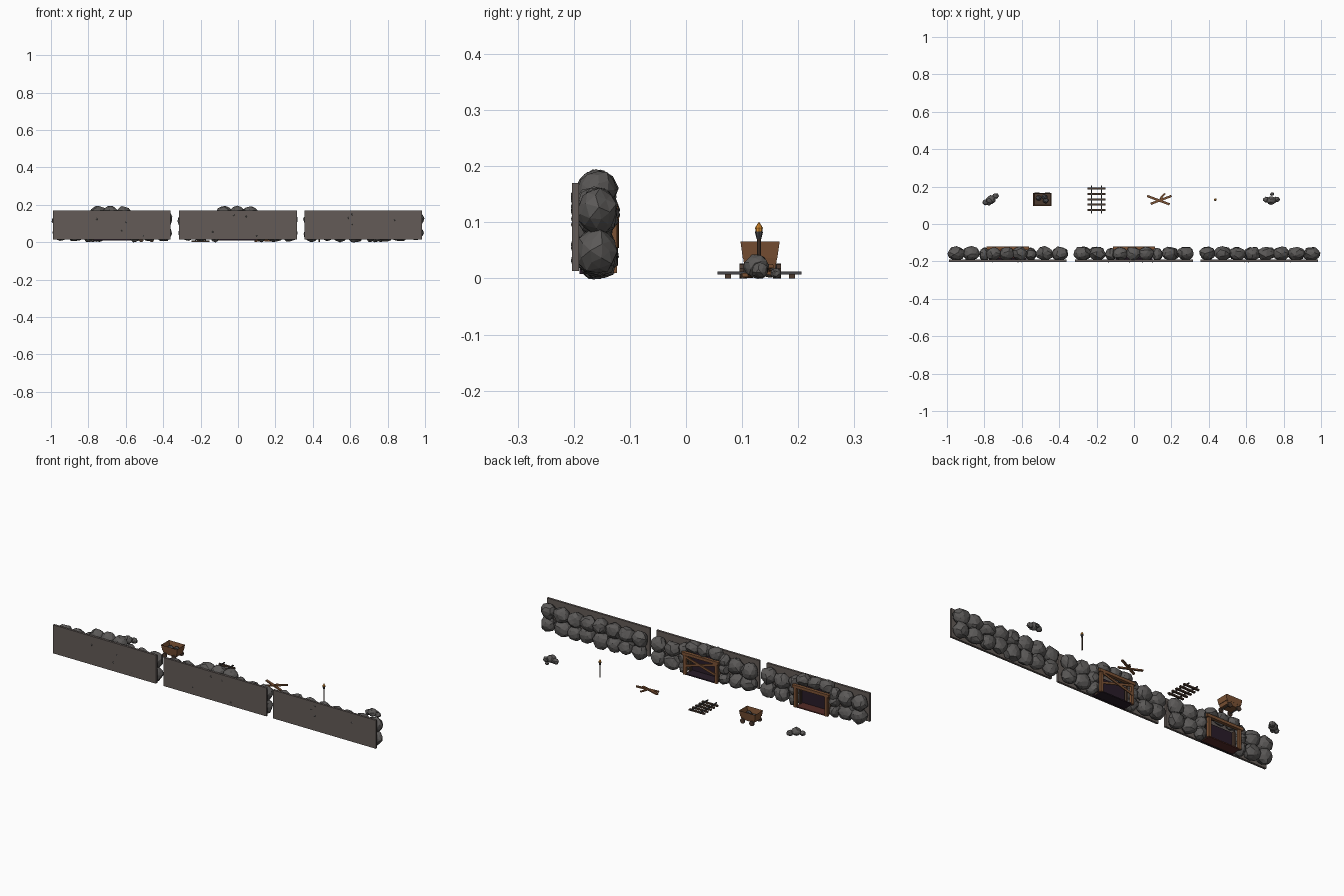
import bpy, bmesh, math, random
from mathutils import Vector, Matrix

if "Cube" in bpy.data.objects:
    bpy.data.objects.remove(bpy.data.objects["Cube"], do_unlink=True)
random.seed(7)


def material(name, r, g, b):
    m = bpy.data.materials.new(name)
    m.use_nodes = True
    m.diffuse_color = (r, g, b, 1)
    m.node_tree.nodes["Principled BSDF"].inputs["Base Color"].default_value = (r, g, b, 1)
    return m


SLAB = material("slab stone", .125, .105, .095)
ROCK = material("rock grey", .105, .1, .097)
WOOD = material("timber brown", .2, .085, .035)
DARK_WOOD = material("dark timber", .07, .042, .028)
SHADOW = material("tunnel dark", .022, .012, .022)
FLOOR = material("tunnel red earth", .09, .025, .02)
IRON = material("iron grey", .06, .06, .065)
FLAME = material("flame orange", .8, .3, .03)


def finish(name, bm, mat):
    mesh = bpy.data.meshes.new(name)
    bm.to_mesh(mesh)
    bm.free()
    mesh.materials.append(mat)
    ob = bpy.data.objects.new(name, mesh)
    bpy.context.collection.objects.link(ob)
    return ob


def add_box(bm, centre, size, rot=None):
    mat = Matrix.Translation(centre) @ (rot or Matrix()) @ Matrix.Diagonal((*size, 1))
    return bmesh.ops.create_cube(bm, size=1, matrix=mat)["verts"]


def box(name, centre, size, mat, rot=None):
    bm = bmesh.new()
    add_box(bm, centre, size, rot)
    return finish(name, bm, mat)


def beam(name, a, b, width, depth, mat):
    a, b = Vector(a), Vector(b)
    rot = (b - a).to_track_quat('X', 'Z').to_matrix().to_4x4()
    return box(name, (a + b) / 2, ((b - a).length, width, depth), mat, rot)


def add_rock(bm, centre, radii, jitter=.13):
    spin = Matrix.Rotation(random.uniform(0, 6), 3, 'Z') @ Matrix.Rotation(random.uniform(0, 6), 3, 'X')
    for v in bmesh.ops.create_icosphere(bm, subdivisions=2, radius=1)["verts"]:
        p = spin @ v.co * random.uniform(1 - jitter, 1 + jitter * .6)
        v.co = Vector(centre) + Vector(p[i] * radii[i] for i in range(3))


def cylinder(name, centre, r1, r2, depth, mat, sides=8, rot=None):
    bm = bmesh.new()
    bmesh.ops.create_cone(bm, cap_ends=True, segments=sides, radius1=r1, radius2=r2,
                          depth=depth, matrix=Matrix.Translation(centre) @ (rot or Matrix()))
    return finish(name, bm, mat)


# Wall sections: flat slab with two courses of boulders behind it
def wall(name, cx, opening):
    box(name + "_slab", (cx, -.197, .092), (.63, .012, .157), SLAB)
    bm = bmesh.new()
    for row, z in enumerate((.045, .118)):
        for i in range(8):
            dx = (i - 3.5) * .079
            if opening and abs(dx) < .13:
                continue
            wob = random.uniform(-.004, .004)
            add_rock(bm, (cx + dx + wob, -.158, z + wob),
                     (random.uniform(.043, .049), .038, random.uniform(.041, .046)))
    if opening:
        for dx in (-.075, -.005, .065):
            add_rock(bm, (cx + dx, -.158, .158), (.043, .036, .036))
        for s in (-1, 1):
            for z in (.035, .09, .13):
                add_rock(bm, (cx + s * .123, -.162, z), (.03, .035, .036))
    # Small stone chips showing through the front face
    for i in range(4):
        add_rock(bm, (cx + random.uniform(-.28, .28), -.2, random.uniform(.03, .15)), (.006, .005, .007))
    finish(name + "_boulders", bm, ROCK)


wall("left_section", .67, False)
wall("middle_section", 0, True)
wall("right_section", -.675, True)


# Mine entrances: dark back, floor, timber frame
def entrance(name, cx, floor_mat):
    box(name + "_back", (cx, -.186, .067), (.2, .008, .118), SHADOW)
    box(name + "_floor", (cx, -.157, .012), (.19, .06, .006), floor_mat)
    box(name + "_lintel", (cx, -.13, .125), (.225, .018, .016), WOOD)
    for s in (-1, 1):
        box(name + "_post", (cx + s * .095, -.131, .066), (.016, .016, .112), WOOD)
        box(name + "_inner_post", (cx + s * .092, -.168, .066), (.01, .014, .112), DARK_WOOD)


entrance("open_entrance", -.675, FLOOR)
entrance("blocked_entrance", 0, SHADOW)
for s, y in ((-1, -.126), (1, -.122)):
    beam("barricade_plank", (s * .092, y, .112), (-s * .092, y, .06), .005, .012, WOOD)

# Track: ties and two rails
for i in range(5):
    box("track_tie", (-.2, .075 + i * .0285, .004), (.095, .011, .008), DARK_WOOD)
for x in (-.227, -.173):
    box("track_rail", (x, .131, .0095), (.006, .15, .005), IRON)

# Ore cart: tapered open tub
bm = bmesh.new()
for v in add_box(bm, (-.49, .132, .042), (.098, .07, .048)):
    if v.co.z < .04:
        v.co.x = -.49 + (v.co.x + .49) * .78
        v.co.y = .132 + (v.co.y - .132) * .78
top = max(bm.faces, key=lambda f: f.calc_center_median().z)
bmesh.ops.inset_region(bm, faces=[top], thickness=.006)
bmesh.ops.translate(bm, verts=top.verts, vec=(0, 0, -.03))
tub = finish("cart_tub", bm, WOOD)
tub.data.materials.append(DARK_WOOD)
for p in tub.data.polygons:
    inside = abs(p.center.x + .49) < .046 and abs(p.center.y - .132) < .032 and p.center.z > .03
    p.material_index = int(inside and p.normal.z > -.2 and p.area > .0005 and
                           p.normal.dot(p.center - Vector((-.49, .132, p.center.z))) <= .0001)
side = Matrix.Rotation(math.pi / 2, 4, 'X')
for x in (-.518, -.462):
    cylinder("cart_axle", (x, .132, .013), .003, .003, .07, IRON, 6, side)
    for s in (-1, 1):
        cylinder("cart_wheel", (x, .132 + s * .033, .0135), .0135, .0135, .008, DARK_WOOD, 10, side)
bm = bmesh.new()
for dx, dy in ((-.02, .006), (.018, -.008), (.012, .012)):
    add_rock(bm, (-.49 + dx, .132 + dy, .042), (.016, .014, .013))
finish("cart_ore", bm, IRON)

# Broken planks in a loose cross
beam("loose_plank_long", (.07, .15, .012), (.19, .105, .006), .012, .007, WOOD)
beam("loose_plank_cross", (.09, .108, .004), (.2, .15, .022), .012, .007, WOOD)
beam("loose_plank_short", (.14, .135, .014), (.165, .163, .006), .01, .006, WOOD)

# Standing torch
cylinder("torch_pole", (.435, .13, .038), .0035, .0035, .076, DARK_WOOD)
cylinder("torch_cup", (.435, .13, .077), .004, .0075, .014, IRON)
cylinder("torch_flame_base", (.435, .13, .0865), .0055, .007, .007, FLAME)
cylinder("torch_flame_tip", (.435, .13, .095), .007, .001, .01, FLAME)

# Rubble piles
for name, cx, stones in (
        ("right_rubble", -.765, ((0, 0, .026), (.025, .02, .018), (-.03, -.015, .017), (-.012, -.02, .013))),
        ("left_rubble", .735, ((0, -.004, .026), (.028, .002, .017), (-.027, 0, .018), (.003, .03, .011)))):
    bm = bmesh.new()
    for dx, dy, r in stones:
        add_rock(bm, (cx + dx, .13 + dy, r * .85), (r, r * .9, r * .85))
    finish(name, bm, ROCK)
